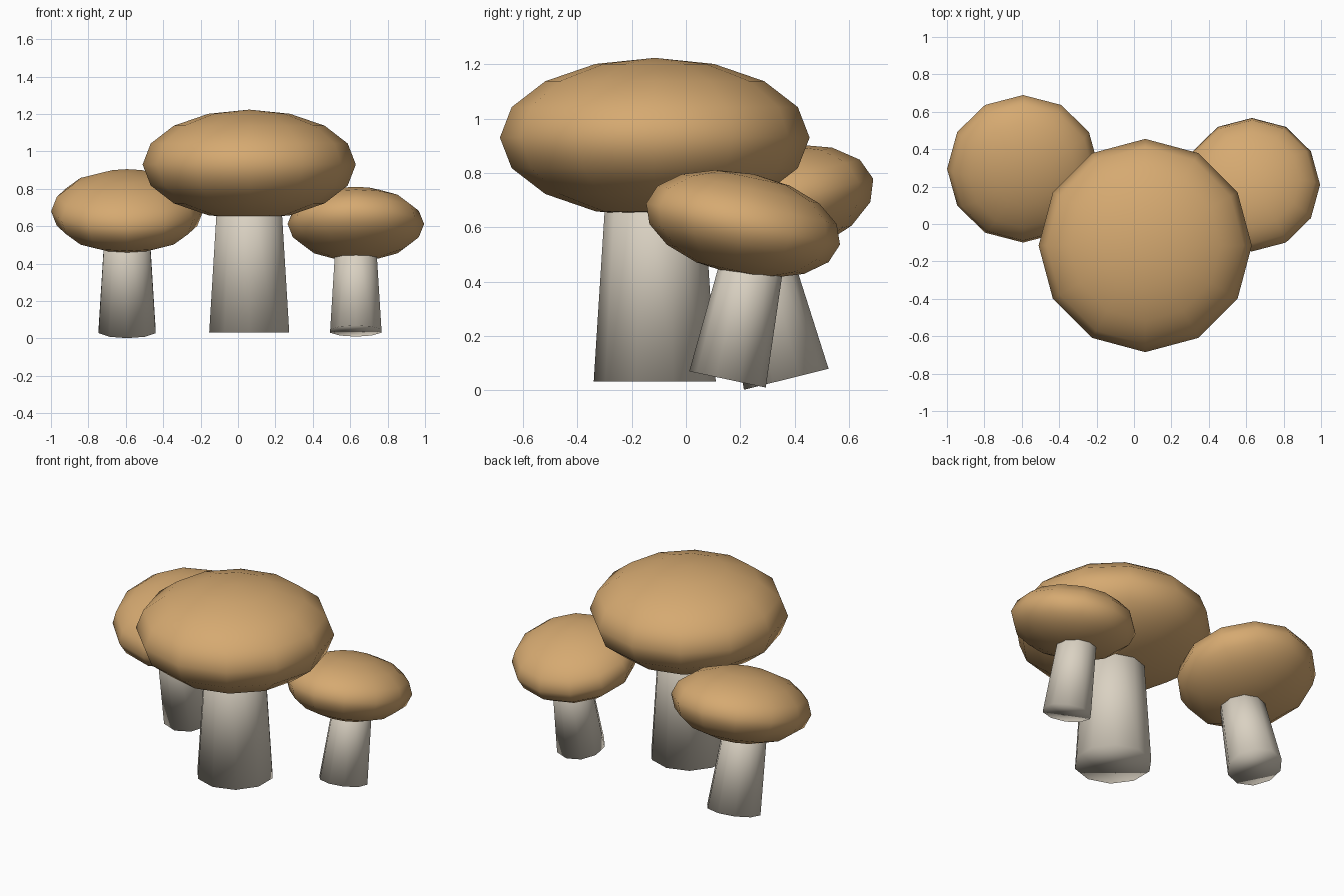
import bpy
import math

cube = bpy.data.objects.get("Cube")
if cube:
    bpy.data.objects.remove(cube, do_unlink=True)


def make_material(name, color):
    mat = bpy.data.materials.new(name)
    mat.use_nodes = True
    mat.diffuse_color = color
    bsdf = next(n for n in mat.node_tree.nodes if n.type == 'BSDF_PRINCIPLED')
    bsdf.inputs["Base Color"].default_value = color
    return mat


cap_tan = make_material("cap tan", (0.67, 0.40, 0.165, 1))
stem_cream = make_material("stem cream", (0.70, 0.64, 0.54, 1))


def finish(name, mat):
    obj = bpy.context.object
    obj.name = name
    obj.data.materials.append(mat)
    bpy.ops.object.shade_smooth()
    return obj


def mushroom(name, x, y, stem_z, cap_z, size, tilt):
    rotation = (math.radians(tilt), 0, 0)
    # Tapered ten-sided stem, its top buried in the cap
    bpy.ops.mesh.primitive_cone_add(
        vertices=10, radius1=0.225 * size, radius2=0.17 * size,
        depth=0.86 * size, location=(x, y, stem_z), rotation=rotation)
    finish(name + "_stem", stem_cream)
    # Flattened low-poly cap
    bpy.ops.mesh.primitive_uv_sphere_add(
        segments=12, ring_count=8, radius=0.57 * size,
        location=(x, y, cap_z), rotation=rotation)
    finish(name + "_cap", cap_tan).scale.z = 0.515


mushroom("large_mushroom", 0.06, -0.115, 0.462, 0.93, 1.0, 0)
mushroom("right_mushroom", -0.593, 0.295, 0.338, 0.68, 0.713, 14)
mushroom("left_mushroom", 0.63, 0.21, 0.309, 0.612, 0.64, -12)
